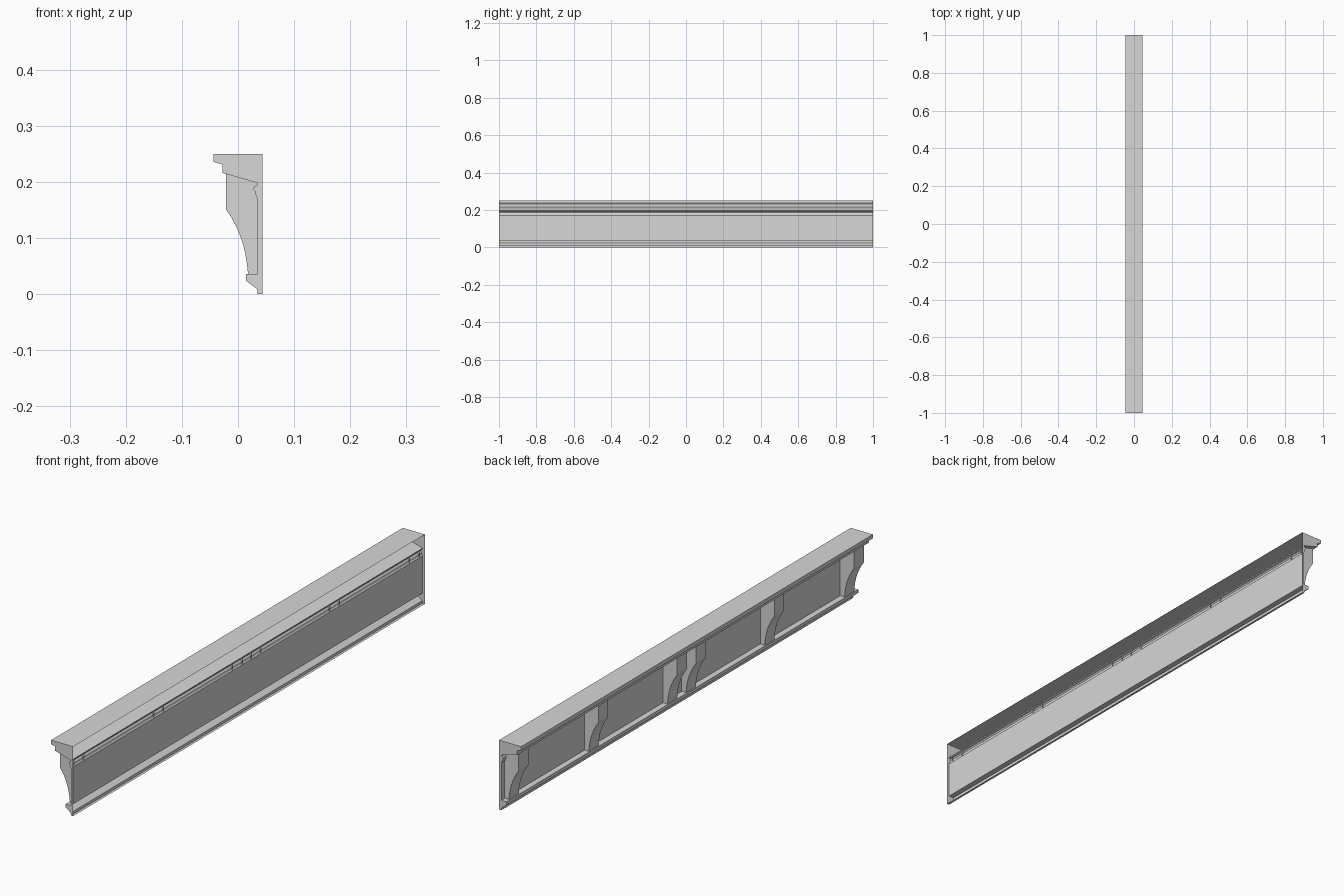
import bpy
import bmesh
from math import radians

cube = bpy.data.objects.get("Cube")
if cube:
    bpy.data.objects.remove(cube, do_unlink=True)

grey = bpy.data.materials.new("plain_grey")
grey.use_nodes = True
colour = (0.68, 0.68, 0.68, 1)
grey.diffuse_color = colour
grey.node_tree.nodes["Principled BSDF"].inputs["Base Color"].default_value = colour


def make_object(name, bm):
    mesh = bpy.data.meshes.new(name)
    bm.to_mesh(mesh)
    bm.free()
    mesh.materials.append(grey)
    obj = bpy.data.objects.new(name, mesh)
    bpy.context.collection.objects.link(obj)
    bpy.ops.object.select_all(action="DESELECT")
    obj.select_set(True)
    bpy.context.view_layer.objects.active = obj
    bpy.ops.object.shade_smooth_by_angle(angle=radians(25))
    return obj


def sweep(name, profile, y0, y1, side=None):
    """Run an open x-z profile along y; optionally close both ends with a side outline."""
    bm = bmesh.new()
    rows = [[bm.verts.new((x, y, z)) for x, z in profile] for y in (y0, y1)]
    for i in range(len(profile) - 1):
        bm.faces.new((rows[0][i], rows[0][i + 1], rows[1][i + 1], rows[1][i]))
    if side:
        for y, step in ((y0, 1), (y1, -1)):
            bm.faces.new([bm.verts.new((x, y, z)) for x, z in side[::step]])
    return make_object(name, bm)


# Profiles, listed from top to bottom
back, wall = 0.044, 0.035
crown = [(back, 0.25), (-0.044, 0.25), (-0.044, 0.236), (-0.028, 0.231),
         (-0.028, 0.216), (wall, 0.198)]
bed = [(wall, 0.198), (0.034, 0.194), (0.029, 0.192), (0.027, 0.187),
       (0.031, 0.182), (0.032, 0.174), (wall, 0.17)]
panel = [(wall, 0.17), (wall, 0.036)]
base = [(wall, 0.036), (0.014, 0.036), (0.014, 0.024), (0.034, 0.009),
        (wall, 0), (back, 0)]

# Long thin-walled mouldings, open at the back
parts = {"crown_moulding": crown, "bed_moulding": bed,
         "wall_panel": panel, "base_moulding": base}
for name, profile in parts.items():
    sweep(name, profile, -1, 1)

# Flat caps closing both ends
outline = crown + bed[1:] + panel[1:] + base[1:]
for name, y in (("front_end_cap", -1), ("back_end_cap", 1)):
    bm = bmesh.new()
    bm.faces.new([bm.verts.new((x, y, z)) for x, z in outline])
    make_object(name, bm)

# Curved brackets, in mirrored positions along the wall
bracket = [(-0.021, 0.214), (-0.021, 0.15), (-0.012, 0.137), (-0.004, 0.122),
           (0.003, 0.106), (0.009, 0.089), (0.013, 0.072), (0.016, 0.054),
           (0.018, 0.036), (wall, 0.036)]
half = 0.0275
for label, centre in (("outer", 0.954), ("middle", 0.5), ("inner", 0.053)):
    for end, sign in (("front", -1), ("back", 1)):
        y = sign * centre
        sweep(f"{end}_{label}_bracket", bracket, y - half, y + half,
              bracket + [(wall, 0.198)])
